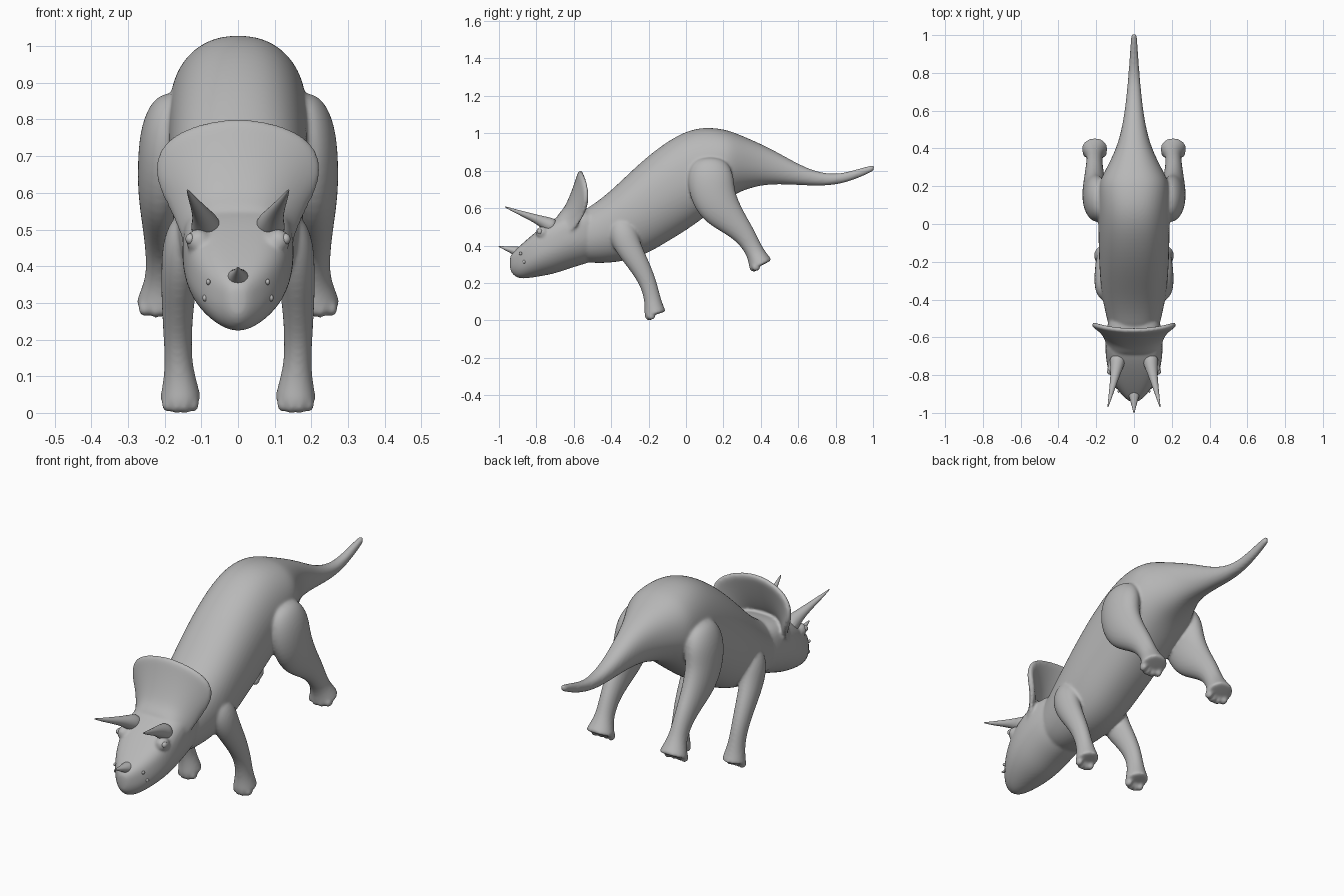
import bpy, bmesh, math
from mathutils import Vector

if "Cube" in bpy.data.objects:
    bpy.data.objects.remove(bpy.data.objects["Cube"], do_unlink=True)

GREY = (0.48, 0.48, 0.48, 1)
hide = bpy.data.materials.new("grey_hide")
hide.use_nodes = True
hide.diffuse_color = GREY
for node in hide.node_tree.nodes:
    if node.type == 'BSDF_PRINCIPLED':
        node.inputs["Base Color"].default_value = GREY
        node.inputs["Roughness"].default_value = 0.7


def finish(name, bm, subsurf=2, thickness=0):
    bmesh.ops.recalc_face_normals(bm, faces=bm.faces)
    mesh = bpy.data.meshes.new(name)
    bm.to_mesh(mesh)
    bm.free()
    mesh.materials.append(hide)
    mesh.shade_smooth()
    obj = bpy.data.objects.new(name, mesh)
    bpy.context.collection.objects.link(obj)
    if thickness:
        mod = obj.modifiers.new("thickness", 'SOLIDIFY')
        mod.thickness = thickness
        mod.offset = 0
    if subsurf:
        mod = obj.modifiers.new("smooth", 'SUBSURF')
        mod.levels = mod.render_levels = subsurf
    return obj


def skin(name, rings, closed=True, **kw):
    """Bridge rows of points; closed rows become capped tubes."""
    bm = bmesh.new()
    rows = [[bm.verts.new(p) for p in ring] for ring in rings]
    n = len(rows[0])
    for a, b in zip(rows, rows[1:]):
        for i in range(n if closed else n - 1):
            j = (i + 1) % n
            bm.faces.new((a[i], a[j], b[j], b[i]))
    if closed:
        bm.faces.new(rows[0])
        bm.faces.new(rows[-1])
    return finish(name, bm, **kw)


def power(value, exponent):
    return math.copysign(abs(value) ** exponent, value)


def section(y, w, top, bottom, mid, upper, lower, n=24):
    """Upright cross-section with separate upper and lower roundness."""
    zm = bottom + (top - bottom) * mid
    ring = []
    for i in range(n):
        a = math.tau * i / n
        c, s = math.cos(a), math.sin(a)
        if s >= 0:
            ring.append((w * power(c, upper), y, zm + (top - zm) * power(s, upper)))
        else:
            ring.append((w * power(c, lower), y, zm + (zm - bottom) * s))
    return ring


def tube(name, path, side=1, n=16):
    """Tube along (x, y, z, half width, half depth) stations."""
    pts = [Vector((side * p[0], p[1], p[2])) for p in path]
    rings = []
    for i, p in enumerate(path):
        t = (pts[min(i + 1, len(pts) - 1)] - pts[max(i - 1, 0)]).normalized()
        u = Vector((1, 0, 0))
        u = (u - t * u.dot(t)).normalized()
        v = t.cross(u)
        rings.append([pts[i] + 1.025 * (u * p[3] * math.cos(math.tau * k / n)
                                        + v * p[4] * math.sin(math.tau * k / n))
                      for k in range(n)])
    return skin(name, rings)


def ball(name, centre, size):
    bm = bmesh.new()
    bmesh.ops.create_uvsphere(bm, u_segments=16, v_segments=10, radius=1)
    for v in bm.verts:
        v.co = Vector(centre) + Vector(a * b for a, b in zip(v.co, size))
    return finish(name, bm, subsurf=0)


def blend(name, parts):
    """Fuse overlapping parts into one skin with soft seams."""
    bpy.ops.object.select_all(action='DESELECT')
    for part in parts:
        part.select_set(True)
    bpy.context.view_layer.objects.active = parts[0]
    bpy.ops.object.convert(target='MESH')
    bpy.ops.object.join()
    obj = bpy.context.view_layer.objects.active
    obj.name = name
    fuse = obj.modifiers.new("fuse", 'REMESH')
    fuse.mode = 'VOXEL'
    fuse.voxel_size = 0.007
    fuse.use_smooth_shade = True
    soften = obj.modifiers.new("soften", 'SMOOTH')
    soften.factor = 0.5
    soften.iterations = 9


# Body and tail: y, half width, top, bottom
body = [
    (-.60, .12, .56, .32), (-.50, .145, .615, .303), (-.40, .168, .695, .306),
    (-.30, .180, .792, .320), (-.20, .186, .883, .358), (-.10, .189, .958, .418),
    (0, .19, 1.014, .478), (.10, .191, 1.036, .55), (.20, .189, 1.024, .63),
    (.25, .172, 1.008, .665), (.30, .144, .988, .692), (.40, .094, .944, .723),
    (.50, .066, .893, .728), (.60, .049, .835, .723), (.70, .038, .793, .718),
    (.80, .029, .778, .723), (.90, .022, .803, .750), (.995, .016, .831, .794),
    (1.008, .012, .829, .802),
]
skin_parts = [skin("body_and_tail", [section(*s, .5, .88, .88) for s in body])]

# Head: wedge-shaped jaw under a broad flat brow
head = [
    (-.942, .014, .337, .275), (-.934, .034, .354, .252), (-.90, .070, .388, .221),
    (-.85, .106, .434, .223), (-.78, .138, .492, .234), (-.70, .152, .549, .248),
    (-.62, .154, .582, .278), (-.54, .145, .592, .300), (-.46, .12, .585, .33),
]
skin_parts.append(skin("head", [section(*s, .53, .60, 1.03) for s in head]))

# Neck frill: flares from the back of the skull to a wide rim
rim = [(0, -.56, .804), (.07, -.557, .798), (.145, -.548, .776), (.205, -.534, .738),
       (.228, -.525, .675), (.212, -.526, .62), (.178, -.545, .555), (.146, -.59, .505)]
rows = []
for k in range(7):
    t = k / 6
    half = []
    for i, (x, y, z) in enumerate(rim):
        a = math.pi / 2 * i / (len(rim) - 1)
        x0, y0, z0 = .13 * math.sin(a) ** .7, -.69, .41 + .13 * math.cos(a) ** .7
        half.append((x0 + (x - x0) * t ** 1.4, y0 + (y - y0) * t ** .6, z0 + (z - z0) * t))
    rows.append([(-x, y, z) for x, y, z in half[:0:-1]] + half)
skin_parts.append(skin("neck_frill", rows, closed=False, thickness=.03))

# Nose horn
tube("nose_horn", [(0, -.87, .355, .036, .036), (0, -.90, .368, .031, .028),
                   (0, -.935, .377, .02, .017), (0, -.97, .386, .01, .009),
                   (0, -1.0, .396, .003, .003), (0, -1.002, .396, .002, .002)])

front_leg = [
    (.120, -.345, .535, .035, .04), (.132, -.345, .505, .055, .068),
    (.149, -.334, .455, .058, .078), (.159, -.307, .385, .051, .069),
    (.164, -.256, .305, .045, .057), (.165, -.205, .21, .038, .046),
    (.162, -.183, .13, .037, .043), (.158, -.172, .075, .048, .049),
    (.157, -.166, .040, .056, .058), (.157, -.163, .030, .054, .057),
]
hind_leg = [
    (.155, .125, .858, .03, .06), (.175, .125, .835, .062, .10),
    (.195, .130, .77, .072, .124), (.204, .140, .68, .070, .123),
    (.209, .178, .60, .064, .112), (.21, .247, .53, .053, .080),
    (.21, .318, .455, .043, .056), (.208, .360, .38, .041, .047),
    (.208, .383, .335, .056, .053), (.208, .398, .300, .070, .065),
    (.208, .402, .292, .068, .064),
]
brow_horn = [
    (.086, -.70, .495, .045, .045), (.089, -.745, .517, .037, .037),
    (.098, -.79, .538, .026, .025), (.112, -.855, .563, .017, .016),
    (.127, -.92, .587, .009, .009), (.137, -.965, .606, .003, .003),
    (.138, -.968, .607, .002, .002),
]

for label, side in (("left", 1), ("right", -1)):
    skin_parts.append(tube(label + "_front_leg", front_leg, side))
    skin_parts.append(tube(label + "_hind_leg", hind_leg, side))
    tube(label + "_brow_horn", brow_horn, side)

    # Eyes in raised sockets, nostril and cheek bumps
    skin_parts.append(ball(label + "_eye_socket", (side * .108, -.768, .468),
                           (.034, .036, .034)))
    ball(label + "_eye", (side * .130, -.782, .474), (.013, .015, .015))
    ball(label + "_nostril", (side * .081, -.885, .357), (.006, .009, .008))
    ball(label + "_cheek_bump", (side * .090, -.865, .313), (.007, .009, .009))

    # Toes along the front edge of each sole
    for i in range(4):
        k = (i - 1.5) / 1.5
        skin_parts.append(ball(
            f"{label}_front_toe_{i + 1}",
            (side * (.157 + .035 * k), -.198 + .012 * k * k, .018 + .004 * k * k),
            (.016, .022, .02)))
        skin_parts.append(ball(
            f"{label}_hind_toe_{i + 1}",
            (side * (.208 + .046 * k), .361 + .013 * k * k, .279 + .005 * k * k),
            (.018, .023, .021)))

blend("body_head_and_legs", skin_parts)
